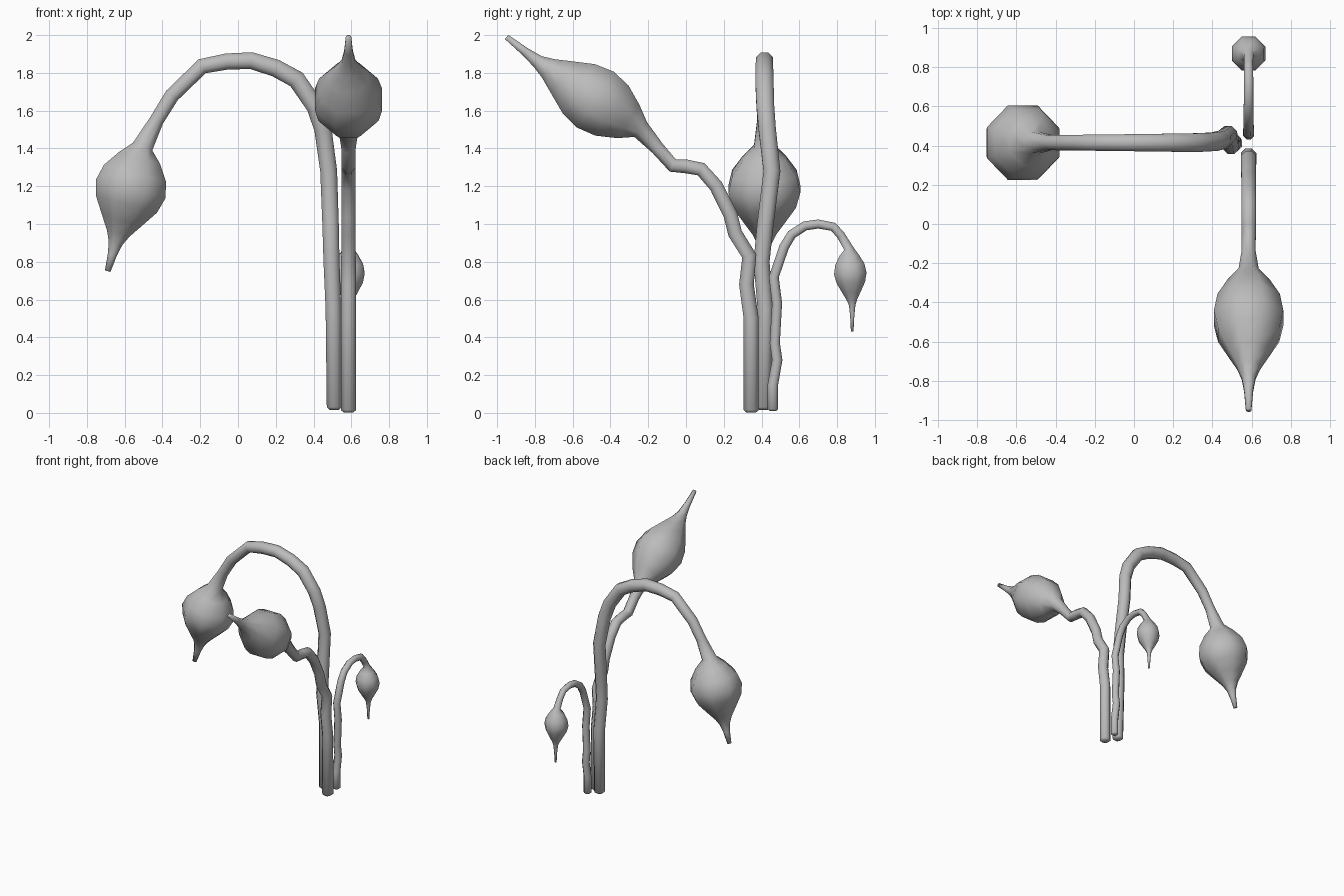
import bpy
import bmesh
from math import cos, sin, pi
from mathutils import Vector

SIDES = 8

default_cube = bpy.data.objects.get("Cube")
if default_cube:
    bpy.data.objects.remove(default_cube, do_unlink=True)


def make_material(name, colour):
    material = bpy.data.materials.new(name)
    material.use_nodes = True
    material.diffuse_color = colour
    shader = material.node_tree.nodes["Principled BSDF"]
    shader.inputs["Base Color"].default_value = colour
    shader.inputs["Roughness"].default_value = 0.8
    return material


grey = make_material("plain grey", (0.5, 0.5, 0.5, 1))

# Shared bud silhouette: position from upper neck to lower neck, relative width
BUD_PROFILE = [(0, .29), (.12, .6), (.28, .9), (.44, 1),
               (.6, .88), (.77, .57), (.9, .33), (1, .2)]


def stem_rings(path, radii):
    """Stem centres with a thickness running from base through middle to neck."""
    base, middle, neck = radii
    rings = []
    for index, point in enumerate(path):
        t = 2 * index / len(path)
        if t < 1:
            radius = base + (middle - base) * t
        else:
            radius = middle + (neck - middle) * (t - 1)
        rings.append((point, radius))
    # Rounded foot
    foot = path[0] - Vector((0, 0, base * .35))
    return [(foot, base * .6)] + rings


def bud_rings(neck, lower_neck, tip, width):
    """Swollen bud followed by its narrow pointed tip."""
    rings = [(neck.lerp(lower_neck, t), width * w) for t, w in BUD_PROFILE]
    rings.append((lower_neck.lerp(tip, .4), width * .13))
    rings.append((tip, width * .08))
    return rings


def sweep(name, rings, side):
    """Skin eight-sided rings along their centres into one smooth mesh."""
    bm = bmesh.new()
    loops = []
    last = len(rings) - 1
    for index, (centre, radius) in enumerate(rings):
        before = rings[max(index - 1, 0)][0]
        after = rings[min(index + 1, last)][0]
        tangent = ((centre - before).normalized() + (after - centre).normalized()).normalized()
        across = (side - tangent * side.dot(tangent)).normalized()
        up = tangent.cross(across)
        radius /= cos(pi / SIDES)
        loop = []
        for step in range(SIDES):
            angle = (step + .5) * 2 * pi / SIDES
            offset = across * cos(angle) + up * sin(angle)
            loop.append(bm.verts.new(centre + offset * radius))
        loops.append(loop)
    for lower, upper in zip(loops, loops[1:]):
        for step in range(SIDES):
            following = (step + 1) % SIDES
            bm.faces.new((lower[step], lower[following], upper[following], upper[step]))
    bm.faces.new(loops[0][::-1])
    bm.faces.new(loops[-1])
    bmesh.ops.recalc_face_normals(bm, faces=bm.faces[:])
    for face in bm.faces:
        face.smooth = True
    mesh = bpy.data.meshes.new(name)
    bm.to_mesh(mesh)
    bm.free()
    mesh.materials.append(grey)
    plant = bpy.data.objects.new(name, mesh)
    bpy.context.collection.objects.link(plant)
    return plant


def flower(name, path, radii, bud, width, side):
    """One stem with a bud; bud lists the upper neck, lower neck and tip."""
    neck, lower_neck, tip = bud
    rings = stem_rings(path, radii) + bud_rings(neck, lower_neck, tip, width)
    return sweep(name, rings, side)


def sideways(points, y=.415):
    """Points in the front plane, with an optional depth for each."""
    return [Vector((p[0], p[2] if len(p) > 2 else y, p[1])) for p in points]


def lengthways(points, x=.585):
    """Points in the side plane."""
    return [Vector((x, y, z)) for y, z in points]


# Tall stem arching over to the right with a hanging bud
flower("arching_stem_with_large_bud",
       sideways([(.51, .03, .41), (.505, .55, .42), (.495, .8, .4), (.49, 1, .42),
                 (.48, 1.28, .455), (.45, 1.5, .43), (.41, 1.62, .42), (.31, 1.765),
                 (.2, 1.825), (.07, 1.865), (-.06, 1.86), (-.19, 1.835),
                 (-.35, 1.68), (-.43, 1.55)]),
       (.04, .048, .036),
       sideways([(-.505, 1.41), (-.648, .9), (-.69, .75)]),
       .19, Vector((0, 1, 0)))

# Middle stem kinking forward with a raised bud
flower("forward_stem_with_raised_bud",
       lengthways([(.345, .015), (.345, .5), (.32, .68), (.335, .83), (.26, .95),
                   (.235, 1.05), (.16, 1.2), (.08, 1.29), (0, 1.305),
                   (-.07, 1.31), (-.15, 1.4)]),
       (.04, .037, .036),
       lengthways([(-.24, 1.5), (-.785, 1.86), (-.95, 1.99)]),
       .177, Vector((1, 0, 0)))

# Short stem curling backward with a small hanging bud
flower("backward_stem_with_small_bud",
       lengthways([(.46, .02), (.46, .15), (.483, .28), (.47, .37), (.482, .58),
                   (.465, .72), (.52, .88), (.56, .945), (.63, .99), (.7, 1),
                   (.78, .985), (.82, .94)]),
       (.028, .026, .022),
       lengthways([(.862, .87), (.88, .57), (.88, .43)]),
       .086, Vector((1, 0, 0)))
